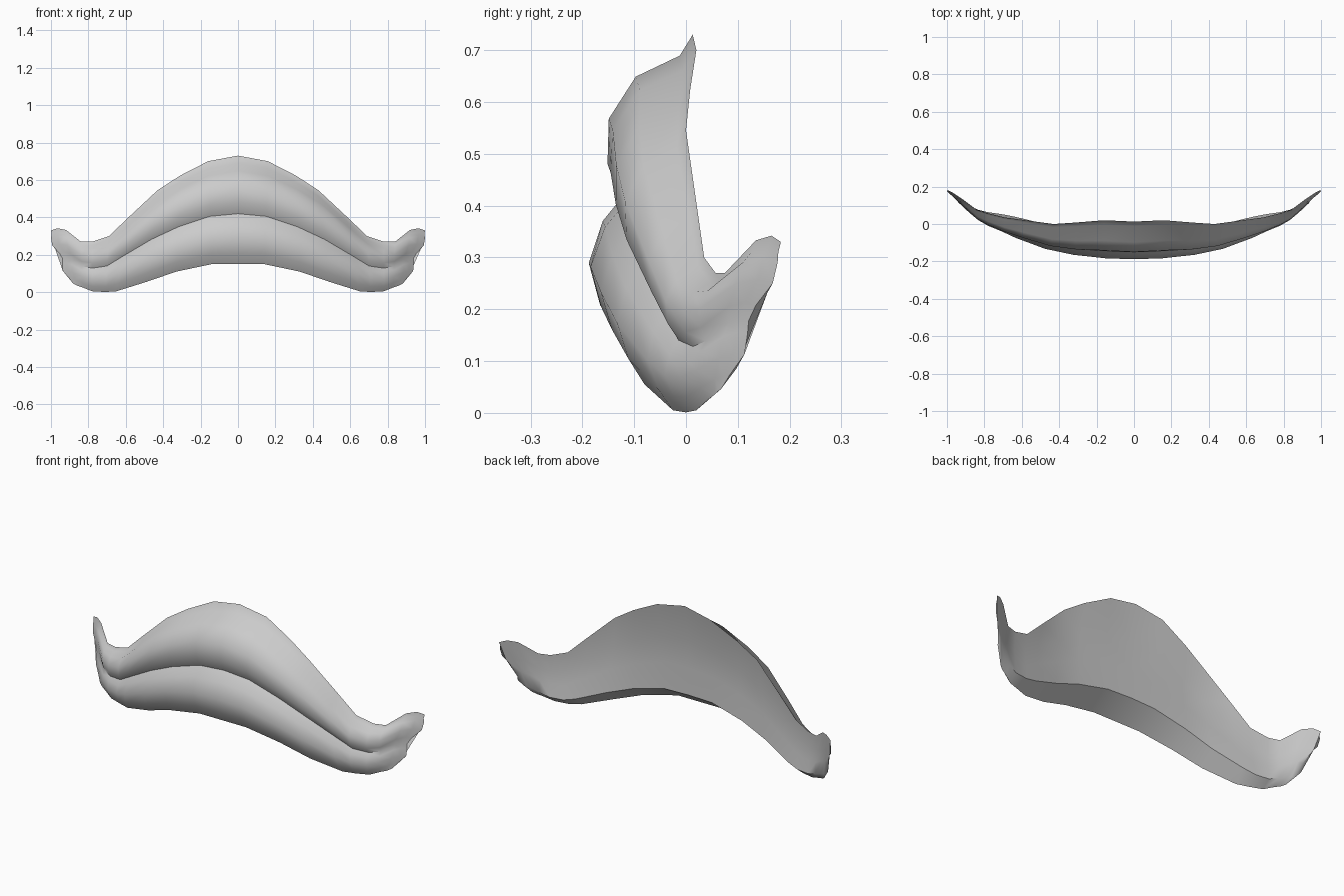
import bpy, bmesh, math
from mathutils import Vector

if "Cube" in bpy.data.objects:
    bpy.data.objects.remove(bpy.data.objects["Cube"])

# Stations from middle to tip: upper edge xyz, lower edge xyz, thickness scale
stations = [
    (0, .013, .73, 0, -.13, .15, 1),
    (.16, .02, .70, .14, -.13, .15, .98),
    (.31, .008, .623, .33, -.11, .11, .90),
    (.43, .0, .545, .49, -.08, .055, .78),
    (.58, .02, .405, .65, -.025, .005, .65),
    (.69, .035, .30, .71, 0, .001, .53),
    (.78, .057, .27, .78, .02, .005, .42),
    (.84, .075, .27, .83, .042, .025, .32),
    (.92, .135, .333, .86, .055, .035, .19),
    (.965, .165, .342, .873, .062, .042, .09),
    (1, .183, .33, .88, .067, .045, .02),
]

# Cross-section: height fraction, depth offset (two front lobes, flat back)
section = [
    (1, 0), (.93, -.015), (.86, -.09), (.72, -.122), (.57, -.103),
    (.465, -.057), (.38, -.085), (.24, -.092), (.10, -.05), (0, 0),
    (.14, .09), (.40, .05), (.655, .015),
]

bm = bmesh.new()
rings = []
for i, st in enumerate(stations):
    top, low, s = Vector(st[:3]), Vector(st[3:6]), st[6]
    end = max(0, i - 7) / 3          # notched end between the two lobes
    ring = []
    for f, d in section:
        p = low.lerp(top, f)
        p.y += d * s
        p += Vector((.028, .02, 0)) * end * math.sin(2 * math.pi * f) ** 2
        ring.append(bm.verts.new(p))
    rings.append(ring)

n = len(section)
for a, b in zip(rings, rings[1:]):
    for j in range(n):
        k = (j + 1) % n
        bm.faces.new((a[j], a[k], b[k], b[j]))
bm.faces.new(rings[-1])
bmesh.ops.recalc_face_normals(bm, faces=bm.faces)

# Curved two-lobed body, mirrored across the middle
me = bpy.data.meshes.new("moustache")
bm.to_mesh(me)
bm.free()
obj = bpy.data.objects.new("moustache", me)
bpy.context.collection.objects.link(obj)
bpy.context.view_layer.objects.active = obj
obj.select_set(True)

# Open half has ambiguous outside: make sure the front faces -y
front = sum(p.normal.y * p.area for p in me.polygons if p.center.y < -.1)
if front > 0:
    me.flip_normals()

mod = obj.modifiers.new("mirror", 'MIRROR')
mod.use_clip = True
bpy.ops.object.modifier_apply(modifier=mod.name)
bpy.ops.object.shade_smooth_by_angle(angle=math.radians(50))
